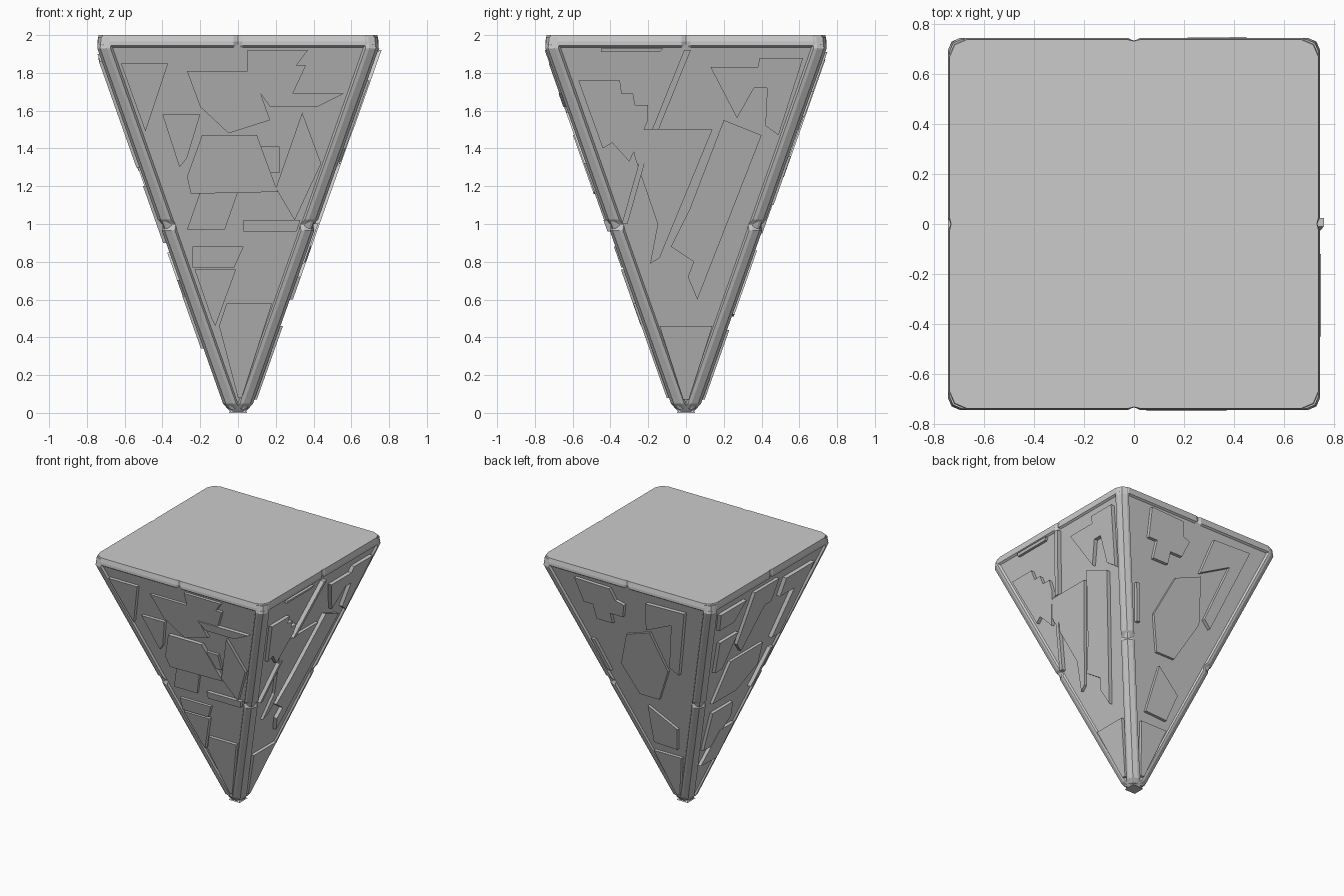
import bpy, bmesh, math
from mathutils import Matrix, Vector


def half(z):
    """Half width of the tapering body at height z."""
    return 0.062 + 0.354 * z


def make(name, bm):
    bmesh.ops.recalc_face_normals(bm, faces=bm.faces)
    me = bpy.data.meshes.new(name)
    bm.to_mesh(me)
    bm.free()
    ob = bpy.data.objects.new(name, me)
    bpy.context.collection.objects.link(ob)
    return ob


def loft(bm, rings):
    """Skin a stack of equal-length rings and cap both ends."""
    vs = [[bm.verts.new(p) for p in r] for r in rings]
    n = len(vs[0])
    for a, b in zip(vs, vs[1:]):
        for i in range(n):
            j = (i + 1) % n
            bm.faces.new((a[i], a[j], b[j], b[i]))
    bm.faces.new(vs[0])
    bm.faces.new(vs[-1])


def square(h, c, z, notch=None):
    """Square ring with rounded corners, optionally notched mid-side."""
    side = []
    if notch is not None:
        side += [(-0.025, -h), (0, -h + notch), (0.025, -h)]
    side += [(h - c, -h), (h - c * 0.3, -h + c * 0.3), (h, -h + c)]
    ring = []
    for k in range(4):
        r = Matrix.Rotation(k * math.pi / 2, 3, 'Z')
        ring += [r @ Vector((x, y, z)) for x, y in side]
    return ring


# Recessed core
bm = bmesh.new()
loft(bm, [square(h, 0.02, z) for z, h in
          ((0.02, 0.05), (0.06, half(0.06) - 0.012), (1.95, half(1.95) - 0.017))])
make("core", bm)

# Top rim with a seam in the middle of each side
bm = bmesh.new()
loft(bm, [square(h, 0.07, z, n) for z, h, n in
          ((1.925, 0.715, 0.0), (1.945, 0.745, 0.02),
           (1.965, 0.745, 0.012), (2.0, 0.738, 0.006))])
make("top_rim", bm)

# Bevelled corner beams, pinched at mid height where two lengths meet
PROFILE = [(-.085, -.02), (-.07, 0), (-.05, 0), (-.015, -.015),
           (0, -.05), (0, -.07), (-.02, -.085), (-.085, -.085)]
LEVELS = [(0, .037), (.05, half(.05)), (.965, half(.965)), (.995, half(.995) - .015),
          (1.025, half(1.025)), (1.93, .745), (1.99, .739)]
for k in range(4):
    bm = bmesh.new()
    loft(bm, [[(h + a, h + b, z) for a, b in PROFILE] for z, h in LEVELS])
    bm.transform(Matrix.Rotation(k * math.pi / 2, 4, 'Z'))
    make("corner_beam", bm)


def panels(name, turn, plates):
    """Raised plates; each is (offset, outline in face coordinates)."""
    bm = bmesh.new()
    for off, pts in plates:
        loft(bm, [[(u, -half(z) - d, z) for u, z in pts] for d in (-0.03, off)])
    bm.transform(Matrix.Rotation(turn * math.pi / 2, 4, 'Z'))
    make(name, bm)


def rib(u0, z0, u1, z1, w=0.03):
    return [(u0, z0), (u0 + w, z0), (u1 + w, z1), (u1, z1)]


panels("front_panels", 0, [
    (.010, [(-.62, 1.85), (-.37, 1.85), (-.49, 1.49)]),
    (.006, [(-.27, 1.81), (.05, 1.81), (.05, 1.92), (.37, 1.92), (.31, 1.84),
            (.36, 1.84), (.29, 1.69), (.12, 1.69), (.17, 1.55), (-.05, 1.48), (-.2, 1.62)]),
    (.014, [(.12, 1.69), (.56, 1.69), (.42, 1.62), (.17, 1.62)]),
    (.010, [(-.40, 1.58), (-.2, 1.58), (-.27, 1.35), (-.31, 1.3)]),
    (.016, [(-.19, 1.47), (.10, 1.47), (.21, 1.17), (-.25, 1.16), (-.27, 1.25)]),
    (.006, [(.10, 1.41), (.22, 1.41), (.22, 1.27), (.14, 1.27)]),
    (.004, [(-.20, 1.17), (0, 1.17), (-.07, .97), (-.27, .97)]),
    (.010, [(.34, 1.59), (.44, 1.32), (.30, 1.02), (.2, 1.19)]),
    (.014, [(.03, 1.02), (.33, 1.02), (.31, .96), (.03, .96)]),
    (.008, [(-.24, .88), (.03, .88), (-.02, .77), (-.24, .77)]),
    (.014, [(-.23, .76), (-.01, .76), (-.12, .46), (-.14, .5)]),
    (.012, [(-.06, .58), (.18, .58), (.02, .08), (0, .08), (-.10, .46)]),
])

panels("right_panels", 1, [
    (.012, [(-.57, 1.76), (-.35, 1.76), (-.34, 1.69), (-.28, 1.69), (-.27, 1.63),
            (-.2, 1.63), (-.2, 1.55), (-.3, 1.33), (-.39, 1.43), (-.44, 1.4)]),
    (.004, [(-.45, 1.93), (-.12, 1.93), (-.14, 1.91), (-.45, 1.91)]),
    (.018, rib(-.18, 1.5, -.01, 1.92, .035)),
    (.008, [(-.3, 1.5), (.14, 1.5), (-.14, .82), (-.19, .79), (-.15, 1.0), (-.27, 1.35)]),
    (.016, rib(-.34, 1.0, -.25, 1.32)),
    (.016, [(.2, 1.55), (.4, 1.47), (.06, .60), (.01, .72), (.04, .8), (-.08, .88), (.02, 1.08)]),
    (.014, [(.13, 1.83), (.38, 1.83), (.39, 1.88), (.62, 1.88), (.49, 1.47),
            (.42, 1.52), (.43, 1.72), (.36, 1.72), (.27, 1.56)]),
    (.013, [(-.14, .46), (.14, .46), (.015, .07), (-.015, .07)]),
])

panels("back_panels", 2, [
    (.010, [(-.45, 1.91), (-.15, 1.9), (-.12, 1.8), (-.05, 1.78), (-.09, 1.66),
            (-.2, 1.66), (-.2, 1.57), (-.34, 1.57), (-.34, 1.7), (-.42, 1.7)]),
    (.014, [(.16, 1.86), (.5, 1.87), (.3, 1.25), (.23, 1.3), (.35, 1.72), (.1, 1.6)]),
    (.006, [(-.1, 1.5), (.12, 1.58), (.2, 1.25), (.05, .95), (-.12, .95), (-.22, 1.2)]),
    (.012, rib(-.36, 1.1, -.44, 1.36)),
    (.010, [(-.07, .86), (.15, .71), (.1, .51), (-.1, .52)]),
    (.012, [(-.12, .44), (.12, .44), (.015, .07), (-.015, .07)]),
])

panels("left_panels", 3, [
    (.014, [(-.62, 1.88), (-.3, 1.88), (-.38, 1.72), (-.56, 1.72)]),
    (.010, [(-.2, 1.9), (.1, 1.9), (.1, 1.7), (.02, 1.7), (-.1, 1.35), (-.2, 1.45)]),
    (.016, [(.2, 1.86), (.55, 1.86), (.4, 1.3), (.3, 1.3), (.38, 1.7), (.2, 1.7)]),
    (.012, [(-.48, 1.58), (-.25, 1.58), (-.3, 1.28), (-.39, 1.28)]),
    (.008, [(-.2, 1.3), (.2, 1.3), (.24, 1.1), (.05, .95), (-.25, .95)]),
    (.016, rib(.24, .9, .34, 1.2)),
    (.012, [(-.2, .85), (.05, .85), (.1, .7), (-.05, .5), (-.14, .5)]),
    (.014, [(.0, .62), (.18, .62), (.1, .34), (-.1, .35)]),
])
